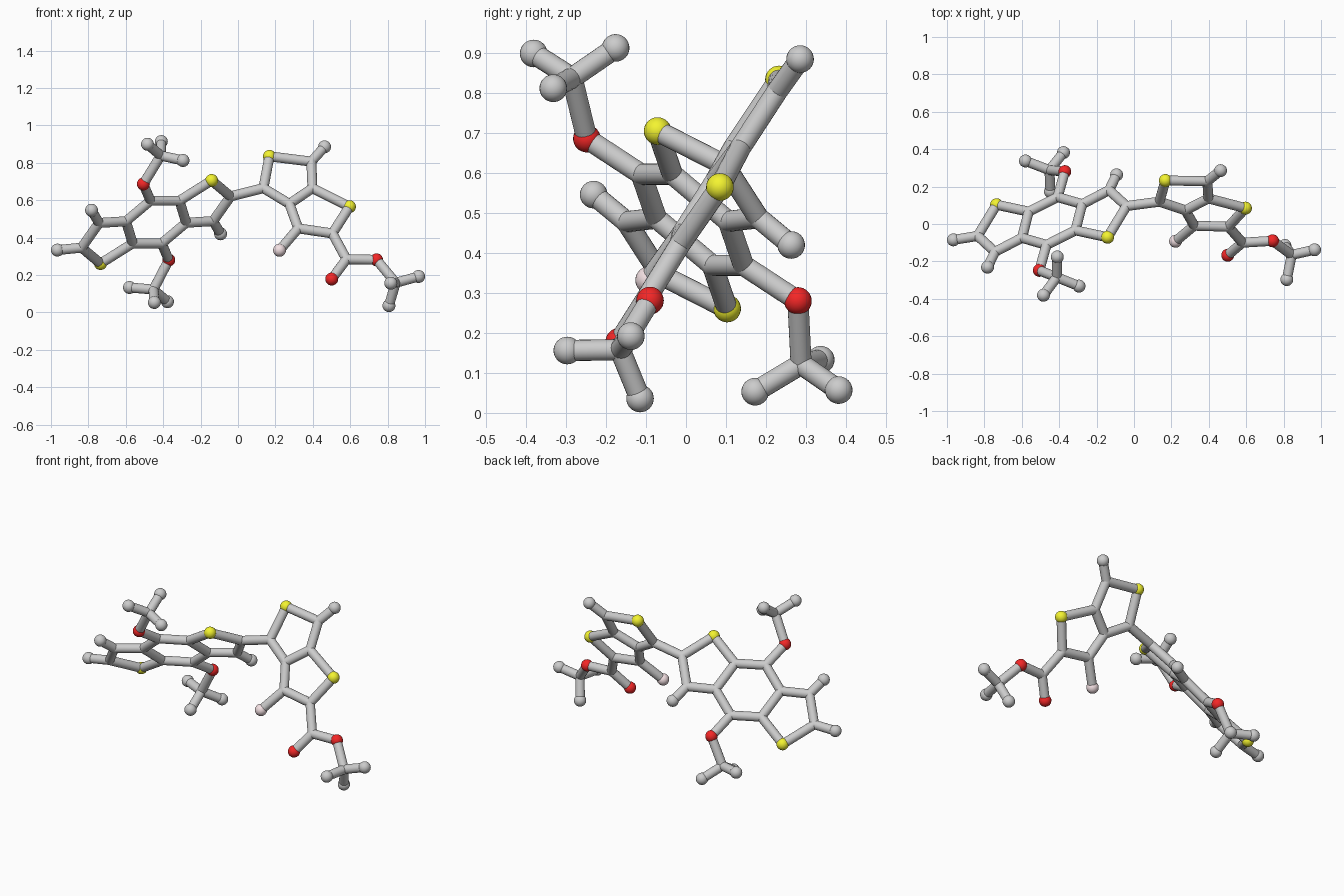
import bpy, bmesh
from mathutils import Vector, Matrix

if "Cube" in bpy.data.objects:
    bpy.data.objects.remove(bpy.data.objects["Cube"])

BOND_R, BALL_R = 0.0265, 0.0345
P = {}

# Fused three-ring core: one half, point-mirrored through its centre
core = Vector((-.438, .016, .483))
half = {'S': (.297, -.087, .222), 'Ca': (.398, .08, .137), 'Cb': (.305, .165, .005),
        'Hb': (.345, .247, -.063), 'Cc': (.161, .09, -.004), 'Cd': (.125, -.050, .114),
        'Ce': (.03, .128, -.114), 'O': (.068, .264, -.203)}
for k, v in half.items():
    P[k + '1'] = core + Vector(v)
    P[k + '2'] = core - Vector(v)
P['Hend'] = Vector((-.9655, -.085, .333))

# Tilted two-ring plate: y follows from the plane it lies in
plate = {'D': (.136, .664), 'S3': (.168, .834), 'E': (.392, .806), 'He': (.463, .885),
         'F1': (.398, .664), 'F2': (.275, .580), 'S4': (.596, .565), 'G1': (.505, .422),
         'G2': (.322, .449), 'X': (.222, .332), 'K': (.580, .284)}
for k, (x, z) in plate.items():
    P[k] = Vector((x, .654 * z + .066 * x - .324, z))
P['Ok'] = Vector((.501, -.167, .178))
P['Om'] = Vector((.741, -.090, .281))

bonds = '''S1-Ca1 Ca1-Cb1 Cb1-Cc1 Cc1-Cd1 Cd1-S1 Cb1-Hb1 Ce1-Cc1 Ce1-O1 Ce1-Cd2
S2-Ca2 Ca2-Cb2 Cb2-Cc2 Cc2-Cd2 Cd2-S2 Cb2-Hb2 Ce2-Cc2 Ce2-O2 Ce2-Cd1
Ca2-Hend Ca1-D D-S3 S3-E E-He E-F1 F1-F2 F2-D F1-S4 S4-G1 G1-G2 G2-F2 G2-X
G1-K K-Ok K-Om'''.split()
tips = ['Hb1', 'Hb2', 'Hend', 'He']

# Three-pronged end groups: parent, hub, three tips
prongs = [
    ('O2', (-.413, -.285, .838), [(-.484, -.381, .899), (-.410, -.176, .913), (-.294, -.332, .812)]),
    ('O1', (-.452, .288, .122), [(-.580, .337, .133), (-.447, .173, .053), (-.377, .382, .057)]),
    ('Om', (.843, -.165, .158), [(.9655, -.138, .192), (.807, -.115, .036), (.817, -.297, .156)])]
for i, (parent, hub, ends) in enumerate(prongs):
    h = f'M{i}'
    P[h] = Vector(hub)
    bonds.append(f'{parent}-{h}')
    for j, e in enumerate(ends):
        P[f'{h}h{j}'] = Vector(e)
        bonds.append(f'{h}-{h}h{j}')
        tips.append(f'{h}h{j}')


def finish(name, bm, color=None):
    me = bpy.data.meshes.new(name)
    bm.to_mesh(me)
    bm.free()
    me.polygons.foreach_set('use_smooth', [True] * len(me.polygons))
    ob = bpy.data.objects.new(name, me)
    bpy.context.collection.objects.link(ob)
    if color:
        mat = bpy.data.materials.new(name + '_color')
        mat.diffuse_color = (*color, 1)
        mat.use_nodes = True
        mat.node_tree.nodes["Principled BSDF"].inputs["Base Color"].default_value = mat.diffuse_color
        me.materials.append(mat)


def balls(name, keys, radius, color=None):
    bm = bmesh.new()
    for k in keys:
        bmesh.ops.create_uvsphere(bm, u_segments=24, v_segments=16, radius=radius,
                                  matrix=Matrix.Translation(P[k]))
    finish(name, bm, color)


# Connecting rods
bm = bmesh.new()
for b in bonds:
    a, c = (P[k] for k in b.split('-'))
    d = c - a
    m = Matrix.Translation((a + c) / 2) @ d.to_track_quat('Z', 'Y').to_matrix().to_4x4()
    bmesh.ops.create_cone(bm, cap_ends=False, segments=20, radius1=BOND_R, radius2=BOND_R,
                          depth=d.length, matrix=m)
finish('rods', bm)

# Atom balls by colour, and rod-sized joints at the carbon corners
yellow, red, pink = ['S1', 'S2', 'S3', 'S4'], ['O1', 'O2', 'Ok', 'Om'], ['X']
balls('yellow_balls', yellow, BALL_R, (.9, .9, .03))
balls('red_balls', red, BALL_R, (.9, .02, .02))
balls('pink_ball', pink, BALL_R, (.9, .75, .77))
balls('tip_balls', tips, BALL_R)
balls('joints', [k for k in P if k not in yellow + red + pink + tips], BOND_R)
